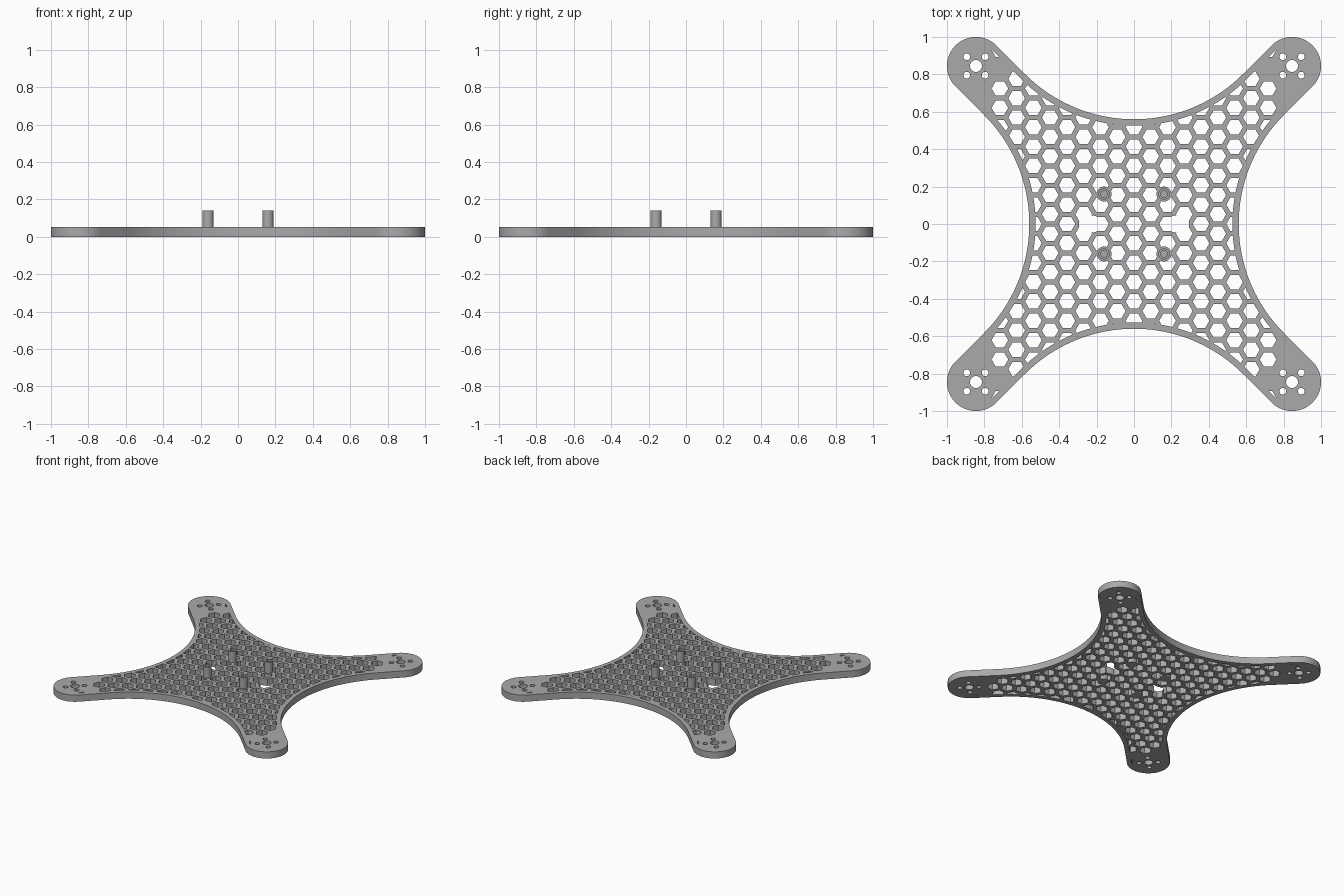
import bpy, bmesh, math
from math import cos, sin, pi, radians

if "Cube" in bpy.data.objects:
    bpy.data.objects.remove(bpy.data.objects["Cube"])

THICK = 0.053     # plate thickness
ARM = 0.845       # motor mount position on both axes
CAP = 0.155       # arm end radius
WAIST = 0.56      # half width between the arms
PITCH = 0.1035    # honeycomb spacing
HEX = 0.0445      # honeycomb hole radius
POST = 0.16       # standoff position

grey = bpy.data.materials.new("Grey plastic")
grey.use_nodes = True
colour = (0.4, 0.4, 0.4, 1)
grey.diffuse_color = colour
grey.node_tree.nodes["Principled BSDF"].inputs["Base Color"].default_value = colour


def arc(cx, cy, r, start, end, steps):
    return [(cx + r * cos(radians(start + (end - start) * i / steps)),
             cy + r * sin(radians(start + (end - start) * i / steps)))
            for i in range(steps + 1)]


def circle(cx, cy, r, sides=32):
    return arc(cx, cy, r, 0, 360, sides)[:-1]


def outline(inset):
    """Four concave sides joined by round arm ends."""
    reach = CAP * math.sqrt(2)
    bow = (WAIST - reach) / (math.sqrt(2) - 1)
    side = arc(0, WAIST + bow, bow + inset, 225, 315, 40)
    side += arc(ARM, ARM, CAP - inset, 135, -45, 32)
    points = []
    for _ in range(4):
        points += side
        side = [(y, -x) for x, y in side]
    return points


def prisms(name, loops, z0, z1):
    """One object holding an upright prism for each closed loop."""
    bm = bmesh.new()
    for loop in loops:
        base = bm.faces.new([bm.verts.new((x, y, z0)) for x, y in loop])
        top = bmesh.ops.extrude_face_region(bm, geom=[base])["geom"]
        moved = [v for v in top if isinstance(v, bmesh.types.BMVert)]
        bmesh.ops.translate(bm, verts=moved, vec=(0, 0, z1 - z0))
    bmesh.ops.recalc_face_normals(bm, faces=bm.faces)
    mesh = bpy.data.meshes.new(name)
    bm.to_mesh(mesh)
    bm.free()
    mesh.materials.append(grey)
    obj = bpy.data.objects.new(name, mesh)
    bpy.context.collection.objects.link(obj)
    return obj


def combine(obj, cutter, operation):
    mod = obj.modifiers.new(operation, 'BOOLEAN')
    mod.operation = operation
    mod.solver = 'EXACT'
    mod.object = cutter
    bpy.context.view_layer.objects.active = obj
    bpy.ops.object.modifier_apply(modifier=mod.name)
    bpy.data.objects.remove(cutter)


def smooth(obj):
    bpy.ops.object.select_all(action='DESELECT')
    obj.select_set(True)
    bpy.context.view_layer.objects.active = obj
    bpy.ops.object.shade_smooth_by_angle(angle=radians(30))


corners = [(x, y) for x in (-1, 1) for y in (-1, 1)]

# Honeycomb cells, kept clear of the motor mounts
cells = []
for col in range(-8, 9):
    for row in range(-9, 10):
        x = col * PITCH * math.sqrt(3) / 2
        y = (row + (col % 2) / 2) * PITCH
        if math.hypot(abs(x) - ARM, abs(y) - ARM) > 0.15:
            cells.append(circle(x, y, HEX, 6))
honeycomb = prisms("honeycomb_cutter", cells, -0.1, 0.2)
combine(honeycomb, prisms("border_cutter", [outline(0.034)], -0.15, 0.25), 'INTERSECT')

# Solid bosses around the standoffs
bosses = [circle(sx * POST, sy * POST, 0.04) for sx, sy in corners]
combine(honeycomb, prisms("boss_cutter", bosses, -0.2, 0.3), 'DIFFERENCE')

# Frame plate
plate = prisms("frame_plate", [outline(0)], 0, THICK)
combine(plate, honeycomb, 'DIFFERENCE')

# Strap slots beside the centre
slots = [arc(s * 0.235 + 0.015, 0, 0.045, -90, 90, 16)
         + arc(s * 0.235 - 0.015, 0, 0.045, 90, 270, 16) for s in (-1, 1)]
combine(plate, prisms("slot_cutter", slots, -0.1, 0.2), 'DIFFERENCE')

# Motor shaft and screw holes
holes = []
for sx, sy in corners:
    holes.append(circle(sx * ARM, sy * ARM, 0.032))
    holes += [circle(sx * ARM + dx * 0.049, sy * ARM + dy * 0.049, 0.018, 20)
              for dx, dy in corners]
combine(plate, prisms("motor_hole_cutter", holes, -0.1, 0.2), 'DIFFERENCE')
smooth(plate)

# Hollow standoffs
for sx, sy in corners:
    name = ("back" if sy > 0 else "front") + ("_left" if sx > 0 else "_right")
    post = prisms(name + "_standoff", [circle(sx * POST, sy * POST, 0.03)], THICK - 0.01, 0.14)
    bore = prisms("bore_cutter", [circle(sx * POST, sy * POST, 0.018)], THICK, 0.2)
    combine(post, bore, 'DIFFERENCE')
    smooth(post)
